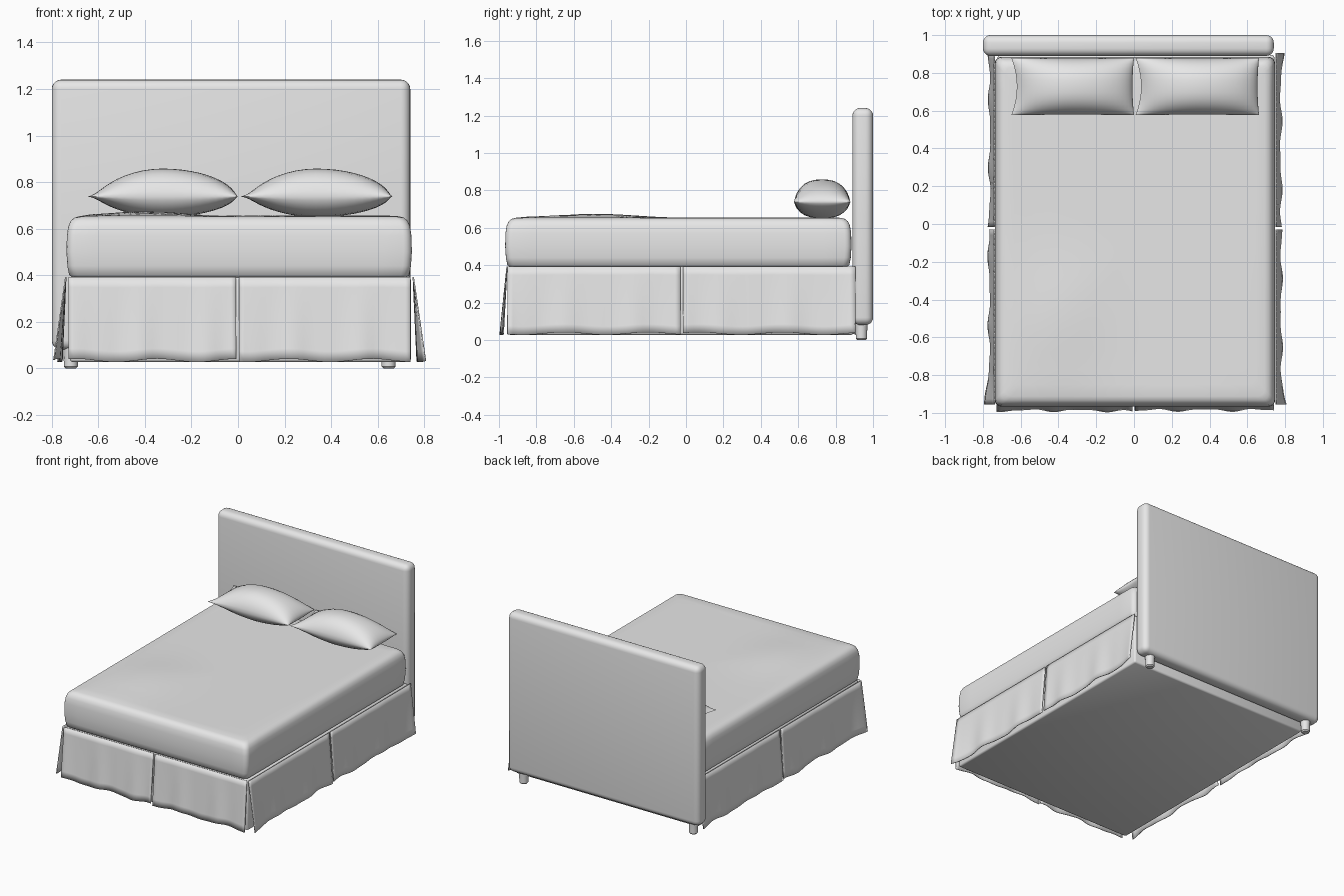
import bpy, bmesh, math
from mathutils import Vector

if "Cube" in bpy.data.objects:
    bpy.data.objects.remove(bpy.data.objects["Cube"])

grey = bpy.data.materials.new("light grey fabric")
grey.diffuse_color = (0.8, 0.8, 0.8, 1)
grey.use_nodes = True
grey.node_tree.nodes["Principled BSDF"].inputs["Base Color"].default_value = grey.diffuse_color


def finish(name, bm, angle=40):
    bmesh.ops.recalc_face_normals(bm, faces=bm.faces)
    mesh = bpy.data.meshes.new(name)
    bm.to_mesh(mesh)
    bm.free()
    mesh.materials.append(grey)
    ob = bpy.data.objects.new(name, mesh)
    bpy.context.collection.objects.link(ob)
    bpy.ops.object.select_all(action='DESELECT')
    ob.select_set(True)
    bpy.context.view_layer.objects.active = ob
    bpy.ops.object.shade_smooth_by_angle(angle=math.radians(angle))
    return ob


def box(name, lo, hi, radius, segments=4):
    bm = bmesh.new()
    bmesh.ops.create_cube(bm, size=1)
    for v in bm.verts:
        v.co = [lo[i] + (v.co[i] + 0.5) * (hi[i] - lo[i]) for i in range(3)]
    bmesh.ops.bevel(bm, geom=bm.edges[:], offset=radius, segments=segments,
                    profile=0.5, affect='EDGES')
    return finish(name, bm, 60)


def lathe(name, x, y, profile, sides=16):
    bm = bmesh.new()
    rings = [[bm.verts.new((x + r * math.cos(a * math.tau / sides),
                            y + r * math.sin(a * math.tau / sides), z))
              for a in range(sides)] for r, z in profile]
    for a, b in zip(rings, rings[1:]):
        for i in range(sides):
            j = (i + 1) % sides
            bm.faces.new((a[i], a[j], b[j], b[i]))
    bm.faces.new(rings[0])
    bm.faces.new(rings[-1])
    return finish(name, bm)


def grid(bm, nu, nv, func):
    """Sheet of quads; func maps u, v in 0..1 to a point."""
    vs = [[bm.verts.new(func(i / nu, j / nv)) for j in range(nv + 1)]
          for i in range(nu + 1)]
    for i in range(nu):
        for j in range(nv):
            bm.faces.new((vs[i][j], vs[i + 1][j], vs[i + 1][j + 1], vs[i][j + 1]))


# Headboard and its two back feet
box("headboard", (-0.80, 0.89, 0.08), (0.74, 1.0, 1.24), 0.04, 5)
for side, x in (("left", -0.718), ("right", 0.647)):
    lathe("foot_" + side, x, 0.938,
          [(0.022, 0.0), (0.03, 0.008), (0.031, 0.05), (0.034, 0.10)])

# Bed base
box("bed_base", (-0.722, -0.95, 0.027), (0.743, 0.895, 0.392), 0.012, 2)


# Mattress: rounded rectangle rings, closing inward over a slightly rumpled top
def rounded_ring(inset, radius):
    x0, x1, y0, y1 = -0.737 + inset, 0.747 - inset, -0.967 + inset, 0.885 - inset
    corners = [(x1, y1, 0), (x0, y1, 90), (x0, y0, 180), (x1, y0, 270)]
    arc = []
    for cx, cy, start in corners:
        ox = cx - radius if cx > 0 else cx + radius
        oy = cy - radius if cy > 0 else cy + radius
        for k in range(5):
            a = math.radians(start + k * 22.5)
            arc.append(Vector((ox + radius * math.cos(a), oy + radius * math.sin(a), 0)))
    out = []
    for i, p in enumerate(arc):
        q = arc[(i + 1) % len(arc)]
        steps = 16 if i % 5 == 4 else 1
        out += [p.lerp(q, s / steps) for s in range(steps)]
    return out


def rumple(x, y):
    bump = 0.02 * math.exp(-((x + 0.38) / 0.22) ** 2 - ((y + 0.47) / 0.28) ** 2)
    return bump + 0.002 * math.sin(5 * x + 3 * y)


bm = bmesh.new()
rings = []
for inset, z in ((0.03, 0.388), (0.012, 0.40), (0.004, 0.44), (0.0, 0.50), (0.002, 0.57),
                 (0.008, 0.61), (0.018, 0.633), (0.034, 0.647), (0.055, 0.653)):
    rings.append([bm.verts.new((p.x, p.y, z)) for p in rounded_ring(inset, 0.035)])
centre = Vector((0.005, -0.041, 0))
for s in (0.93, 0.84, 0.73, 0.6, 0.45, 0.3, 0.15):
    ring = []
    for p in rounded_ring(0.055, 0.035):
        q = centre + (p - centre) * s
        ring.append(bm.verts.new((q.x, q.y, 0.654 + rumple(q.x, q.y))))
    rings.append(ring)
n = len(rings[0])
for a, b in zip(rings, rings[1:]):
    for i in range(n):
        bm.faces.new((a[i], a[(i + 1) % n], b[(i + 1) % n], b[i]))
bm.faces.new(rings[0])
bm.faces.new(rings[-1])
finish("mattress", bm, 60)


# Pillows: pinched at the left end, plump at the right
def pillow(name, x0, x1):
    bm = bmesh.new()

    def surface(sign):
        def f(u, v):
            # samples crowd toward the seam
            a, b = -math.cos(u * math.pi), -math.cos(v * math.pi)
            thick = max(0, 1 - a * a) ** (1.0 if a < 0 else 0.6)
            thick *= max(0, 1 - abs(b) ** 2.6) ** 0.6
            pull = 0.03 * (1 - b * b) if a < 0 else 0.008 * (1 - b * b)
            x = (x0 + x1) / 2 + a * ((x1 - x0) / 2 - pull * abs(a) ** 3)
            y = 0.728 + 0.152 * b * (1 - 0.02 * (1 - a * a))
            height = 0.12 if sign > 0 else 0.088
            return (x, y, 0.738 + sign * height * thick)
        return f
    grid(bm, 24, 14, surface(1))
    grid(bm, 24, 14, surface(-1))
    bmesh.ops.remove_doubles(bm, verts=bm.verts, dist=0.0005)
    finish(name, bm, 75)


pillow("pillow_left", -0.65, 0.0)
pillow("pillow_right", 0.008, 0.662)


# Bed skirt: flared cloth panels with soft folds and an uneven hem
def skirt_panel(name, start, end, out, phase, ends, flare):
    start, end, out = Vector(start), Vector(end), Vector(out)
    bm = bmesh.new()

    def f(u, v):
        fold = 0.006 * math.sin(u * 17 + phase) + 0.003 * math.sin(u * 31 + 2 * phase)
        edge = ends[0] * (1 - u) ** 10 + ends[1] * u ** 10
        p = start.lerp(end, u) + out * (0.004 + v * (flare + fold + edge))
        hem = 0.034 + 0.007 * math.sin(u * 13 + phase * 1.7)
        p.z = 0.392 + (hem - 0.392) * v
        return p
    grid(bm, 32, 8, f)
    ob = finish(name, bm, 60)
    mod = ob.modifiers.new("cloth thickness", 'SOLIDIFY')
    mod.thickness = 0.006
    mod.offset = 0


skirt_panel("skirt_front_left", (-0.728, -0.953, 0), (-0.008, -0.953, 0), (0, -1, 0),
            0.6, (0.0, 0.008), 0.028)
skirt_panel("skirt_front_right", (0.004, -0.953, 0), (0.742, -0.953, 0), (0, -1, 0),
            2.4, (0.004, 0.0), 0.026)
for side, x, d in (("left", -0.736, -1), ("right", 0.749, 1)):
    skirt_panel("skirt_%s_foot_end" % side, (x, -0.955, 0), (x, -0.03, 0), (d, 0, 0),
                1.1 + d, (0.026, 0.006), 0.024)
    skirt_panel("skirt_%s_head_end" % side, (x, -0.015, 0), (x, 0.905, 0), (d, 0, 0),
                2.9 + d, (0.006, 0.012), 0.022)
